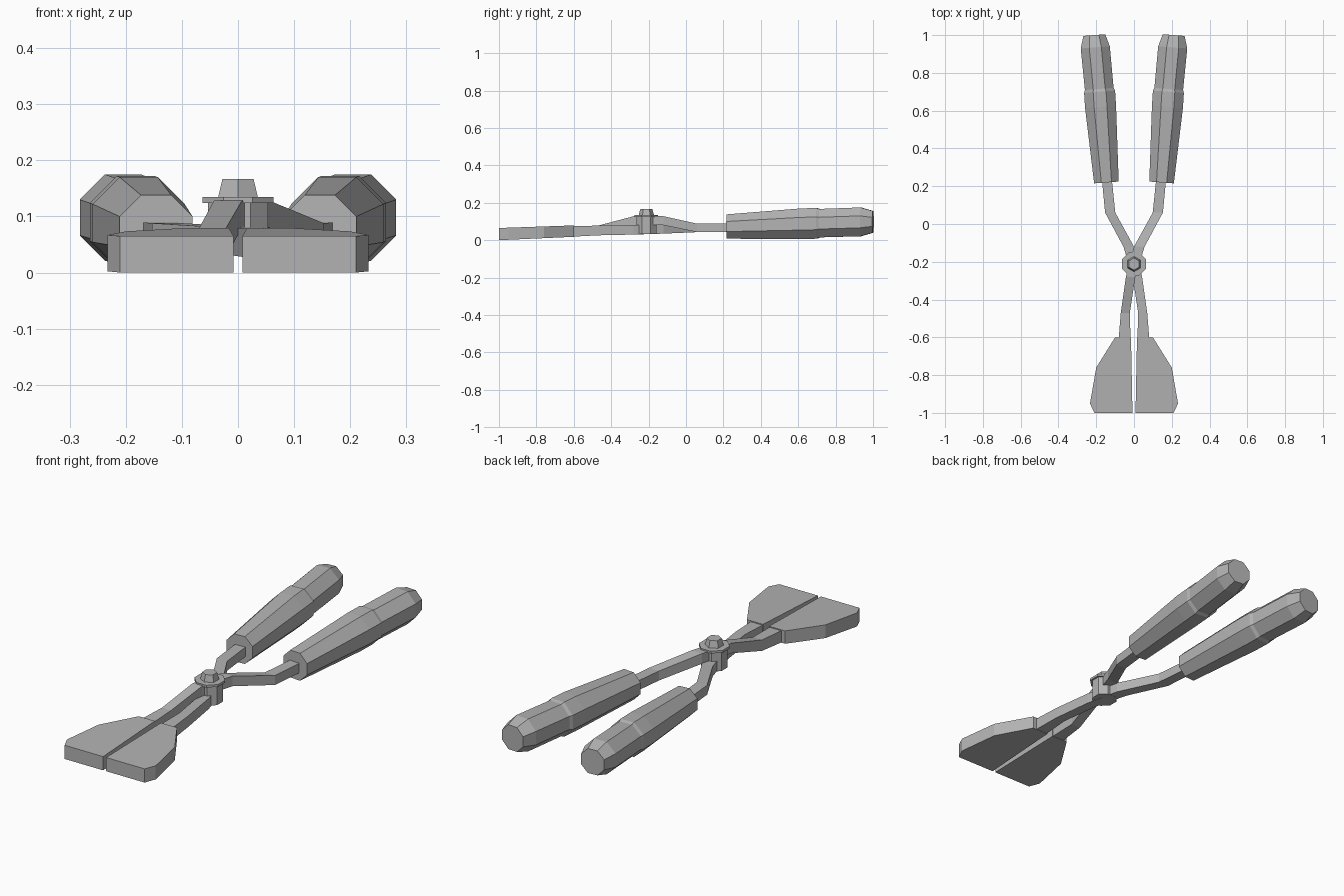
import bpy, bmesh, math

cube = bpy.data.objects.get("Cube")
if cube:
    bpy.data.objects.remove(cube, do_unlink=True)

steel = bpy.data.materials.new("grey_metal")
steel.use_nodes = True
grey = (0.45, 0.45, 0.45, 1)
steel.diffuse_color = grey
steel.node_tree.nodes["Principled BSDF"].inputs["Base Color"].default_value = grey


def loft(name, rings):
    """Skin a row of equal-length rings and cap both ends."""
    bm = bmesh.new()
    rows = [[bm.verts.new(p) for p in ring] for ring in rings]
    n = len(rows[0])
    for a, b in zip(rows, rows[1:]):
        for i in range(n):
            j = (i + 1) % n
            bm.faces.new((a[i], a[j], b[j], b[i]))
    bm.faces.new(rows[0][::-1])
    bm.faces.new(rows[-1])
    bmesh.ops.recalc_face_normals(bm, faces=bm.faces)
    mesh = bpy.data.meshes.new(name)
    bm.to_mesh(mesh)
    bm.free()
    mesh.materials.append(steel)
    obj = bpy.data.objects.new(name, mesh)
    bpy.context.collection.objects.link(obj)
    return obj


def polygon(sides, offset):
    return [(math.cos(math.tau * (i + offset) / sides),
             math.sin(math.tau * (i + offset) / sides)) for i in range(sides)]


def handle(name, side):
    """Octagonal grip with a swollen band and a tapered end."""
    stations = [(.146, .22, .073, .065), (.177, .62, .088, .082),
                (.182, .70, .090, .082), (.184, .715, .091, .076),
                (.205, .935, .098, .077), (.210, 1.0, .098, .058)]
    k = 1 / math.cos(math.pi / 8)
    # rings lean slightly so they stay square to the splayed axis
    loft(name, [[(side * (x + r * k * c), y - .08 * r * c, z + r * k * s)
                 for c, s in polygon(8, .5)] for x, y, z, r in stations])


def arm(name, side, stations):
    """Rectangular bar through stations of x, y, bottom, top, half width."""
    loft(name, [[(side * (x - w), y, lo), (side * (x + w), y, lo),
                 (side * (x + w), y, hi), (side * (x - w), y, hi)]
                for x, y, lo, hi, w in stations])


def blade(name, side):
    """Flared plate, sloping gently down to the front edge."""
    outline = [(.008, -1), (.21, -1), (.233, -.95), (.2, -.76),
               (.1, -.6), (.016, -.6)]
    loft(name, [[(side * x, y, z + slope * (y + 1)) for x, y in outline]
                for z, slope in ((0, .045), (.065, .035))])


def prism(name, sides, offset, levels):
    """Upright prism at the pivot through levels of z and radius."""
    loft(name, [[(r * c, -.212 + r * s, z) for c, s in polygon(sides, offset)]
                for z, r in levels])


for label, side in (("left", 1), ("right", -1)):
    handle(label + "_handle", side)
    blade(label + "_blade", side)

# Arms cross at the pivot, one passing over the other
rear = [(.15, .3, .045, .09, .026), (.126, .06, .043, .088, .027)]
tip = [(-.046, -.47, .026, .078, .024), (-.05, -.62, .018, .074, .032)]
arm("upper_arm", 1, rear + [(.028, -.12, .08, .128, .028),
                            (-.018, -.28, .08, .128, .025)] + tip)
arm("lower_arm", -1, rear + [(.028, -.12, .035, .082, .028),
                             (-.018, -.28, .030, .080, .025)] + tip)

# Pivot hub and bolt
prism("pivot_hub", 8, .5, [(.033, .058), (.124, .058)])
prism("pivot_washer", 8, .5, [(.124, .068), (.135, .068)])
prism("pivot_bolt", 6, .5, [(.13, .042), (.167, .032)])
